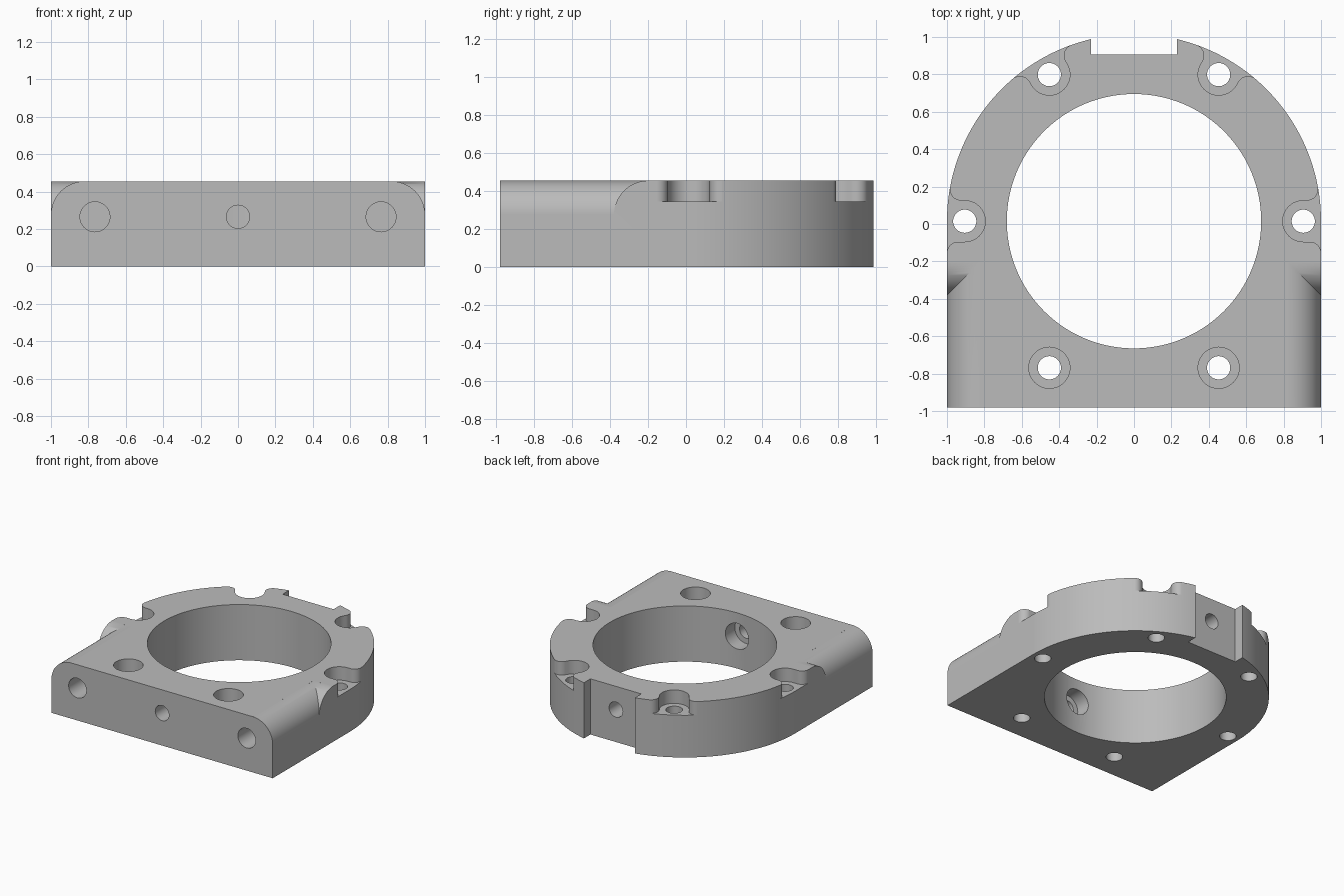
import bpy, bmesh
from math import sin, cos, pi, radians, sqrt, atan2
from mathutils import Vector

cube = bpy.data.objects.get("Cube")
if cube:
    bpy.data.objects.remove(cube, do_unlink=True)

# Main sizes
HEIGHT, CY, FRONT = 0.455, 0.015, -0.98
BORE, BOLT_CIRCLE = 0.68, 0.905
HOLE, POCKET, FLOOR = 0.062, 0.11, 0.345
FLARE, ROUND, MID = 0.06, 0.18, 0.265


def arc(cx, cy, r, a0, a1, n):
    """Points on a circle from angle a0 to a1 in degrees."""
    angles = [radians(a0 + (a1 - a0) * i / n) for i in range(n + 1)]
    return [(cx + r * cos(a), cy + r * sin(a)) for a in angles]


def prism(name, points, axis, lo, hi):
    """Closed profile extruded along one axis."""
    place = {"x": lambda p, d: (d, p[0], p[1]),
             "y": lambda p, d: (p[0], d, p[1]),
             "z": lambda p, d: (p[0], p[1], d)}[axis]
    bm = bmesh.new()
    face = bm.faces.new([bm.verts.new(place(p, lo)) for p in points])
    new = bmesh.ops.extrude_face_region(bm, geom=[face])["geom"]
    shift = Vector(place((0, 0), hi - lo))
    bmesh.ops.translate(bm, vec=shift, verts=[v for v in new if isinstance(v, bmesh.types.BMVert)])
    bmesh.ops.recalc_face_normals(bm, faces=bm.faces)
    mesh = bpy.data.meshes.new(name)
    bm.to_mesh(mesh)
    bm.free()
    obj = bpy.data.objects.new(name, mesh)
    bpy.context.collection.objects.link(obj)
    return obj


def cylinder(name, cx, cy, r, axis, lo, hi, n=48):
    return prism(name, arc(cx, cy, r, 0, 360, n)[:-1], axis, lo, hi)


def boolean(target, cutter, operation="DIFFERENCE"):
    """Apply a boolean and discard the cutter."""
    cutter.hide_render = True
    mod = target.modifiers.new("cut", "BOOLEAN")
    mod.operation, mod.solver, mod.object = operation, "EXACT", cutter
    graph = bpy.context.evaluated_depsgraph_get()
    mesh = bpy.data.meshes.new_from_object(target.evaluated_get(graph))
    target.modifiers.clear()
    target.data = mesh
    bpy.data.objects.remove(cutter, do_unlink=True)


def flare(flat):
    """Slot wall flaring out to the round or flat outside of the plate."""
    t = POCKET + FLARE
    if flat:
        s, end = 1 - FLARE, 0
    else:
        s = sqrt((1 - FLARE) ** 2 - t ** 2)
        end = atan2(t, s) * 180 / pi
    return arc(s, t, FLARE, -90, end, 10) + [(1.15, t + 0.03)]


def open_pocket(angle, flat_low, flat_high):
    """Bolt-head pocket that opens through the outside wall."""
    low = [(s, -t) for s, t in flare(flat_low)]
    local = arc(BOLT_CIRCLE, 0, POCKET, 90, 270, 24) + low + flare(flat_high)[::-1]
    c, s = cos(radians(angle)), sin(radians(angle))
    points = [(u * c - v * s, CY + u * s + v * c) for u, v in local]
    return prism("pocket_cutter", points, "z", FLOOR, 0.6)


# Plate: round at the back, square at the front, notched at the rear centre
outline = arc(0, CY, 1, 0, 180, 96) + [(-1, FRONT), (1, FRONT)]
body = prism("mounting_plate", outline, "z", 0, HEIGHT)
boolean(body, prism("notch_cutter", [(-0.23, 0.905), (0.23, 0.905), (0.23, 1.2), (-0.23, 1.2)], "z", -0.1, 0.6))
boolean(body, cylinder("bore_cutter", 0, CY, BORE, "z", -0.1, 0.6, 128))

# Rounded upper side edges, each ending in a rounded mitre
for side in (1, -1):
    edge = arc(1 - ROUND, HEIGHT - ROUND, ROUND, 88, 0, 20)
    edge += [(1.2, HEIGHT - ROUND), (1.2, 0.6), (edge[0][0], 0.6)]
    cutter = prism("edge_cutter", [(side * x, z) for x, z in edge], "y", -1.2, -0.1)
    stop = arc(-0.2, HEIGHT - ROUND, ROUND, 92, 180, 20)
    stop += [(-0.38, 0.2), (-1.1, 0.2), (-1.1, 0.7), (stop[0][0], 0.7)]
    boolean(cutter, prism("edge_stop", stop, "x", -1.3, 1.3), "INTERSECT")
    boolean(body, cutter)

# Six bolt holes: four open pockets, two round counterbores at the front
for angle in range(0, 360, 60):
    x = BOLT_CIRCLE * cos(radians(angle))
    y = CY + BOLT_CIRCLE * sin(radians(angle))
    if angle <= 180:
        boolean(body, open_pocket(angle, angle == 0, angle == 180))
    else:
        boolean(body, cylinder("counterbore_cutter", x, y, POCKET, "z", FLOOR, 0.6))
    boolean(body, cylinder("bolt_cutter", x, y, HOLE, "z", -0.1, 0.6))

# Front holes: two blind, one through to a counterbore in the main bore
for side in (1, -1):
    boolean(body, cylinder("side_hole_cutter", side * 0.765, MID, 0.08, "y", -1.1, -0.5))
boolean(body, cylinder("centre_hole_cutter", 0, MID, HOLE, "y", -1.1, -0.5))
boolean(body, cylinder("inner_counterbore_cutter", 0, MID, 0.105, "y", -0.78, -0.4))

# Blind hole in the rear notch
boolean(body, cylinder("rear_hole_cutter", 0, MID, HOLE, "y", 0.76, 1.1))

# Grey metal and smooth curved walls
grey = bpy.data.materials.new("grey_metal")
grey.use_nodes = True
colour = (0.5, 0.5, 0.5, 1)
grey.diffuse_color = colour
grey.node_tree.nodes["Principled BSDF"].inputs["Base Color"].default_value = colour
body.data.materials.clear()
body.data.materials.append(grey)
for face in body.data.polygons:
    face.material_index = 0

bpy.ops.object.select_all(action="DESELECT")
body.select_set(True)
bpy.context.view_layer.objects.active = body
bpy.ops.object.shade_smooth_by_angle(angle=radians(30))
normals = body.modifiers.new("clean_normals", "WEIGHTED_NORMAL")
normals.keep_sharp = True
